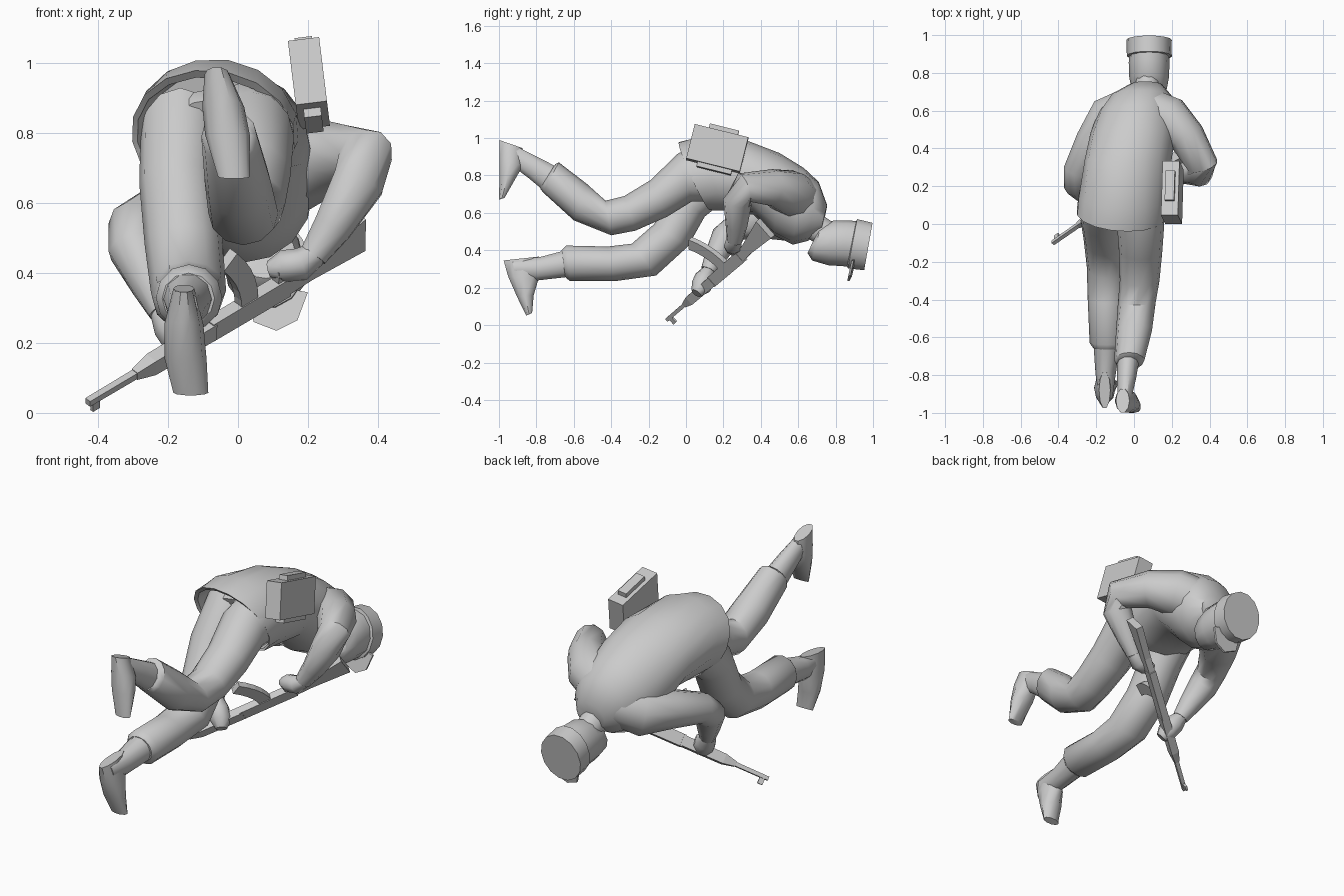
import bpy, bmesh, math
from mathutils import Vector as V, Matrix

grey = bpy.data.materials.new("plain grey")
grey.diffuse_color = (0.6, 0.6, 0.6, 1)


def finish(name, bm, smooth=True):
    bmesh.ops.recalc_face_normals(bm, faces=bm.faces[:])
    me = bpy.data.meshes.new(name)
    bm.to_mesh(me)
    bm.free()
    me.materials.append(grey)
    ob = bpy.data.objects.new(name, me)
    bpy.context.collection.objects.link(ob)
    if smooth:
        bpy.ops.object.select_all(action='DESELECT')
        ob.select_set(True)
        bpy.context.view_layer.objects.active = ob
        bpy.ops.object.shade_smooth_by_angle(angle=math.radians(45))
    return ob


def loft(name, rings, n=12, smooth=True, phase=0.0, square_rings=0):
    """Skin rings of (centre, half axis u, half axis v); the first square_rings get fuller lower corners."""
    bm = bmesh.new()
    loops = []
    for k, (c, u, v) in enumerate(rings):
        loop = []
        for i in range(n):
            a = 2 * math.pi * i / n + phase
            x, y = math.cos(a), math.sin(a)
            if y < 0 and k < square_rings:
                x = math.copysign(abs(x) ** 0.7, x)
            loop.append(bm.verts.new(c + u * x + v * y))
        loops.append(loop)
    for a, b in zip(loops, loops[1:]):
        for i in range(n):
            j = (i + 1) % n
            bm.faces.new((a[i], a[j], b[j], b[i]))
    bm.faces.new(loops[0])
    bm.faces.new(loops[-1])
    return finish(name, bm, smooth)


def side_ring(cx, hw, top, bot, roll=0.0):
    """Ring from its top and bottom points in the (y, z) plane."""
    t, b = V((0, *top)), V((0, *bot))
    v = (t - b) / 2
    c = (t + b) / 2 + V((cx, 0, 0))
    u = V((hw * math.cos(roll), 0, hw * math.sin(roll)))
    return c, u, v - V((math.sin(roll) * v.length, 0, 0))


def tube(name, pts, n=10):
    """Round limb along (x, y, z, radius) points."""
    ps = [V(p[:3]) for p in pts]
    rings = []
    u = None
    for i, p in enumerate(ps):
        t = (ps[min(i + 1, len(ps) - 1)] - ps[max(i - 1, 0)]).normalized()
        ref = u if u else V((0, 0, 1))
        u = (ref - t * ref.dot(t)).normalized()
        rings.append((p, u * pts[i][3], t.cross(u) * pts[i][3]))
    return loft(name, rings, n)


def side_loft(name, rows, n=12, square_rings=0):
    return loft(name, [side_ring(*r) for r in rows], n, square_rings=square_rings)


# Jacket, with the hem turned inwards
side_loft("jacket", [
    (-.06, .20, (.16, .96), (.24, .66), -.2),
    (-.07, .22, (-.02, .955), (.135, .635), -.2),
    (-.07, .235, (-.04, .975), (.13, .625), -.2),
    (-.06, .235, (.08, 1.01), (.20, .615), -.15),
    (-.03, .23, (.33, .985), (.36, .59), 0),
    (-.005, .225, (.50, .92), (.47, .48), 0),
    (.015, .20, (.63, .84), (.57, .43), 0),
    (.04, .16, (.71, .765), (.65, .45), .1),
    (.065, .085, (.755, .64), (.72, .49), .1)], 16, 4)

# Seat inside the hem
side_loft("seat", [
    (-.06, .14, (.06, .90), (.14, .70)),
    (-.06, .18, (.10, .93), (.18, .67)),
    (-.06, .18, (.24, .93), (.26, .67))])

# Low leg
side_loft("left_trouser", [
    (-.165, .115, (.10, .93), (.20, .66)),
    (-.17, .112, (-.07, .72), (.10, .58)),
    (-.155, .112, (-.17, .54), (.01, .42)),
    (-.142, .108, (-.29, .435), (-.16, .265)),
    (-.145, .10, (-.42, .42), (-.38, .235)),
    (-.14, .095, (-.64, .425), (-.62, .235)),
    (-.142, .075, (-.665, .40), (-.645, .255))])
side_loft("left_ankle", [
    (-.143, .072, (-.64, .405), (-.62, .255)),
    (-.15, .054, (-.78, .367), (-.80, .235)),
    (-.15, .036, (-.93, .352), (-.91, .25))], 10)
side_loft("left_foot", [
    (-.155, .03, (-.98, .345), (-.78, .367)),
    (-.155, .056, (-.955, .26), (-.785, .245)),
    (-.15, .06, (-.905, .15), (-.812, .16)),
    (-.135, .05, (-.855, .05), (-.822, .065))], 10)

# Raised leg
side_loft("right_trouser", [
    (.03, .13, (.08, .95), (.18, .66)),
    (.035, .125, (-.04, .92), (.03, .66)),
    (.035, .115, (-.19, .775), (-.10, .58)),
    (.03, .105, (-.33, .69), (-.27, .505)),
    (.015, .10, (-.43, .665), (-.40, .48)),
    (.0, .095, (-.53, .755), (-.60, .56)),
    (-.025, .08, (-.68, .87), (-.765, .71)),
    (-.03, .062, (-.70, .86), (-.78, .73))])
side_loft("right_ankle", [
    (-.03, .06, (-.67, .84), (-.75, .705)),
    (-.04, .05, (-.80, .905), (-.845, .785)),
    (-.05, .036, (-.92, .965), (-.93, .85))], 10)
side_loft("right_foot", [
    (-.06, .036, (-1.0, .99), (-.87, .945)),
    (-.042, .06, (-1.0, .90), (-.87, .85)),
    (-.03, .064, (-1.0, .80), (-.905, .79)),
    (-.012, .045, (-1.0, .67), (-.97, .68))], 10)

# Sleeves, forearms and hands
tube("right_sleeve", [(.06, .61, .67, .12), (.18, .56, .705, .125), (.28, .46, .735, .10),
                      (.365, .31, .735, .082), (.345, .275, .66, .078),
                      (.27, .27, .53, .058), (.215, .26, .45, .042)])
tube("right_hand", [(.225, .26, .455, .035), (.18, .25, .425, .048),
                    (.13, .25, .42, .046), (.09, .26, .41, .025)], 8)
tube("left_sleeve", [(-.02, .61, .61, .12), (-.12, .56, .575, .13), (-.215, .43, .56, .10),
                     (-.295, .28, .53, .08), (-.295, .21, .47, .078),
                     (-.25, .16, .37, .06), (-.215, .12, .29, .042)])
tube("left_hand", [(-.22, .125, .295, .035), (-.19, .10, .25, .055),
                   (-.16, .08, .205, .055), (-.14, .055, .17, .03)], 8)

# Neck, head and cap
side_loft("neck", [(.06, .075, (.66, .64), (.62, .48)), (.075, .065, (.82, .53), (.76, .39))], 10)
side_loft("head", [
    (.08, .055, (.68, .45), (.65, .385)),
    (.08, .09, (.72, .53), (.675, .345)),
    (.08, .105, (.79, .56), (.76, .32)),
    (.08, .108, (.87, .56), (.84, .315)),
    (.08, .105, (.92, .555), (.88, .31))])
side_loft("cap", [
    (.08, .105, (.91, .555), (.86, .31)),
    (.08, .118, (.915, .57), (.865, .30)),
    (.08, .120, (.998, .55), (.952, .29))], 14)

# Cap peak: a thin curved plate
bm = bmesh.new()
plate = [(.03, .88, .33), (.045, .875, .26), (.11, .862, .235),
         (.17, .868, .265), (.20, .885, .345), (.12, .90, .36)]
low = [bm.verts.new(p) for p in plate]
high = [bm.verts.new((x, y + .012, z)) for x, y, z in plate]
bm.faces.new(low)
bm.faces.new(high)
for i in range(6):
    j = (i + 1) % 6
    bm.faces.new((low[i], low[j], high[j], high[i]))
finish("cap_peak", bm, False)


# Pack with a lid strip above and a base strip below
def pack_box(name, size, offset):
    bm = bmesh.new()
    bmesh.ops.create_cube(bm, size=1)
    m = (Matrix.Translation((.203, .167, .943)) @ Matrix.Rotation(math.radians(-7), 4, 'Y')
         @ Matrix.Rotation(math.radians(-14), 4, 'X')
         @ Matrix.Translation(offset) @ Matrix.Diagonal((*size, 1)))
    bm.transform(m)
    finish(name, bm, False)


pack_box("pack", (.09, .295, .19), (0, 0, 0))
pack_box("pack_lid", (.05, .16, .03), (0, .01, .105))
pack_box("pack_base", (.05, .19, .03), (0, .01, -.105))

# Rifle frame: axis from muzzle to butt, down towards the magazine
muzzle = V((-.43, -.10, .03))
axis = V((.79, .55, .47))
down = V((0, -.67, .74))
down = (down - axis * down.dot(axis) / axis.length_squared).normalized()
wide = axis.cross(down).normalized()


def bar(name, stations):
    """Square bar along the rifle: (t, drop, half width, half height)."""
    k = math.sqrt(2)
    loft(name, [(muzzle + axis * t + down * d, wide * w * k, down * h * k)
                for t, d, w, h in stations], 4, False, math.pi / 4)


bar("barrel", [(0, 0, .010, .010), (.25, 0, .011, .011)])
bar("front_sight", [(.015, -.02, .006, .022), (.04, -.02, .006, .022)])
bar("handguard", [(.17, 0, .012, .013), (.23, 0, .021, .026), (.45, 0, .022, .028)])
bar("receiver", [(.44, 0, .019, .032), (.72, .0, .019, .034)])
bar("stock", [(.71, .0, .017, .028), (.80, .01, .018, .032), (.99, .03, .019, .06)])
bar("grip", [(.68, .045, .013, .03), (.71, .045, .013, .03)])

# Curved magazine
mag = []
for i in range(6):
    s = i / 5
    c = muzzle + axis * (.575 - .075 * s * s) + down * (.02 + .21 * s)
    t = (down * .21 - axis * .15 * s).normalized()
    mag.append((c, wide * .022, t.cross(wide) * .045))
loft("magazine", mag, 4, False, math.pi / 4)
